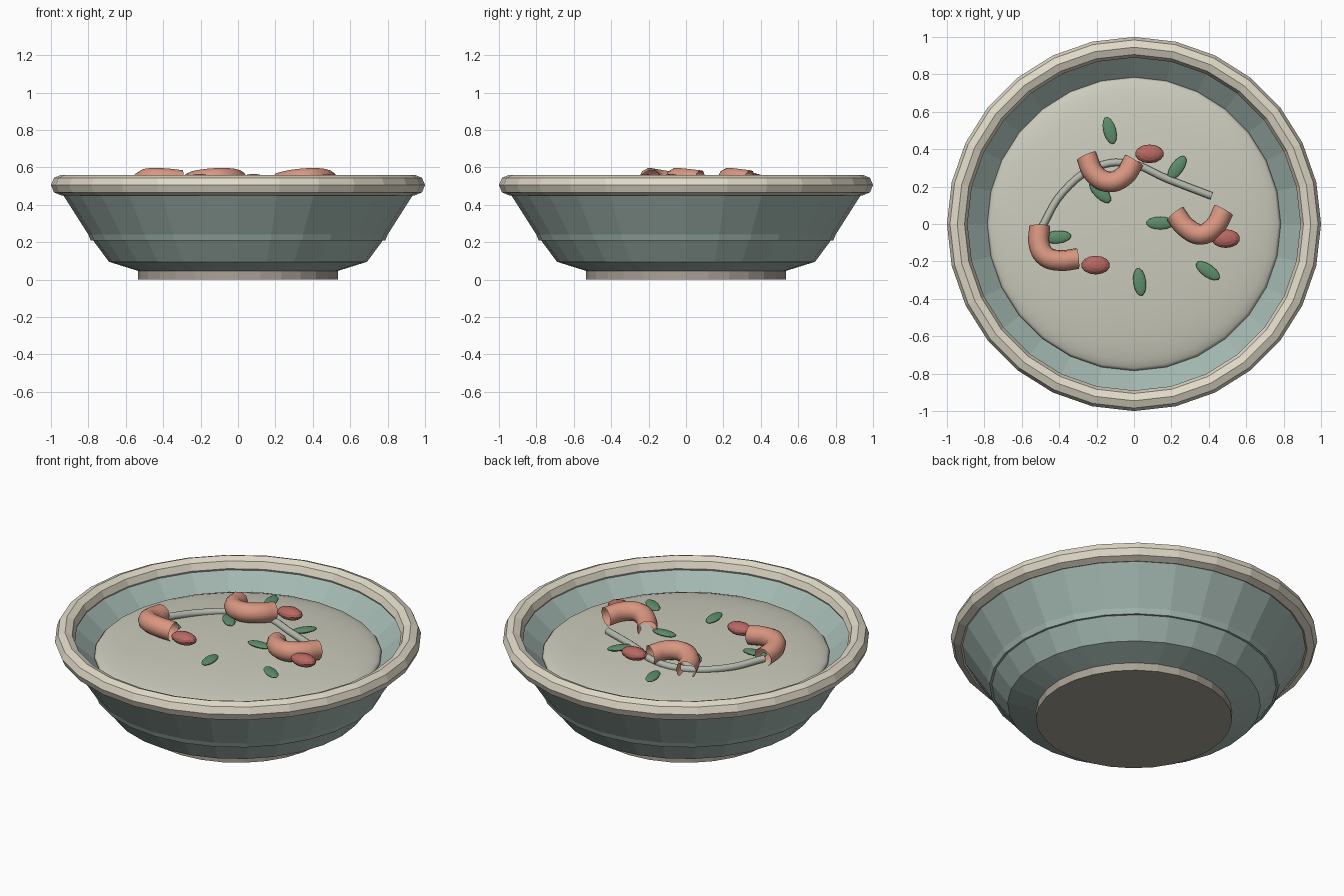
import bpy, bmesh
from math import cos, sin, pi, radians

if "Cube" in bpy.data.objects:
    bpy.data.objects.remove(bpy.data.objects["Cube"])

SIDES = 28


def paint(obj, name, rgb):
    mat = bpy.data.materials.get(name) or bpy.data.materials.new(name)
    mat.diffuse_color = (*rgb, 1)
    mat.use_nodes = True
    mat.node_tree.nodes["Principled BSDF"].inputs["Base Color"].default_value = mat.diffuse_color
    obj.data.materials.append(mat)


def lathe(name, profile, mat, rgb, closed=False):
    """Revolve (radius, z) points about z; profile runs so faces point outwards."""
    bm = bmesh.new()
    rings = []
    for r, z in profile:
        if r == 0:
            rings.append([bm.verts.new((0, 0, z))] * SIDES)
        else:
            rings.append([bm.verts.new((r * cos(2 * pi * i / SIDES), r * sin(2 * pi * i / SIDES), z))
                          for i in range(SIDES)])
    pairs = list(zip(rings, rings[1:]))
    if closed:
        pairs.append((rings[-1], rings[0]))
    for a, b in pairs:
        for i in range(SIDES):
            j = (i + 1) % SIDES
            bm.faces.new(list(dict.fromkeys([a[i], a[j], b[j], b[i]])))
    bmesh.ops.recalc_face_normals(bm, faces=bm.faces)
    me = bpy.data.meshes.new(name)
    bm.to_mesh(me)
    bm.free()
    obj = bpy.data.objects.new(name, me)
    bpy.context.collection.objects.link(obj)
    paint(obj, mat, rgb)
    return obj


def ellipsoid(name, loc, size, angle, mat, rgb, seg=14, rings=8):
    bpy.ops.mesh.primitive_uv_sphere_add(segments=seg, ring_count=rings, location=loc,
                                         rotation=(0, 0, radians(angle)))
    obj = bpy.context.object
    obj.name = name
    obj.scale = size
    paint(obj, mat, rgb)
    return obj


def tube(name, points, radius, mat, rgb, caps):
    cu = bpy.data.curves.new(name, 'CURVE')
    cu.dimensions = '3D'
    cu.bevel_depth = radius
    cu.bevel_resolution = 3
    cu.resolution_u = 5
    cu.use_fill_caps = caps
    sp = cu.splines.new('BEZIER')
    sp.bezier_points.add(len(points) - 1)
    for bp, co in zip(sp.bezier_points, points):
        bp.co = co
        bp.handle_left_type = bp.handle_right_type = 'AUTO'
    obj = bpy.data.objects.new(name, cu)
    bpy.context.collection.objects.link(obj)
    paint(obj, mat, rgb)
    return obj


# Bowl: foot, stepped wall and rounded rim
lathe("foot", [(0, 0), (.535, 0), (.535, .055), (0, .055)], "foot_clay", (.40, .36, .30))
lathe("bowl_wall", [(0, .045), (.53, .045), (.69, .095), (.775, .21), (.788, .21), (.80, .24),
                    (.94, .46), (.90, .50), (.77, .385), (.62, .2), (0, .14)],
      "glaze", (.37, .48, .44))
lathe("rim", [(.945 + .055 * cos(k * pi / 4), .505 + .055 * sin(k * pi / 4)) for k in range(8)],
      "rim_cream", (.75, .70, .58), closed=True)

# Slightly domed broth
broth = ellipsoid("broth", (0, 0, .405), (.785, .785, .085), 0, "broth", (.60, .60, .51), 28, 16)
broth.data.shade_smooth()

# Noodle strand
tube("noodle", [(-.50, -.03, .50), (-.38, .17, .487), (-.20, .305, .487), (-.03, .325, .49),
                (.18, .24, .495), (.415, .15, .49)], .02, "noodle", (.46, .48, .41), True)

# Curled shrimp, open at both ends
shrimp = [
    [(-.505, -.01), (-.505, -.12), (-.47, -.175), (-.40, -.195), (-.30, -.185)],
    [(-.255, .365), (-.21, .265), (-.13, .225), (-.05, .26), (0, .34)],
    [(.22, .055), (.28, -.02), (.36, -.055), (.43, -.015), (.48, .075)],
]
heights = (.515, .53, .54, .54, .53)
for n, path in enumerate(shrimp, 1):
    tube(f"shrimp_{n}", [(x, y, z) for (x, y), z in zip(path, heights)], .056,
         "shrimp", (.70, .31, .22), False)

# Beans
for n, (x, y) in enumerate([(-.205, -.22), (.083, .375), (.49, -.078)], 1):
    ellipsoid(f"bean_{n}", (x, y, .53), (.077, .05, .035), 0, "bean", (.48, .14, .12))

# Herb leaves: x, y, angle
leaves = [(-.13, .50, 105), (.23, .30, 55), (-.18, .17, -45), (.14, .005, 0),
          (-.41, -.07, 5), (.395, -.25, -35), (.03, -.31, 97)]
for n, (x, y, a) in enumerate(leaves, 1):
    ellipsoid(f"leaf_{n}", (x, y, .497), (.075, .034, .013), a, "leaf", (.11, .27, .15))
